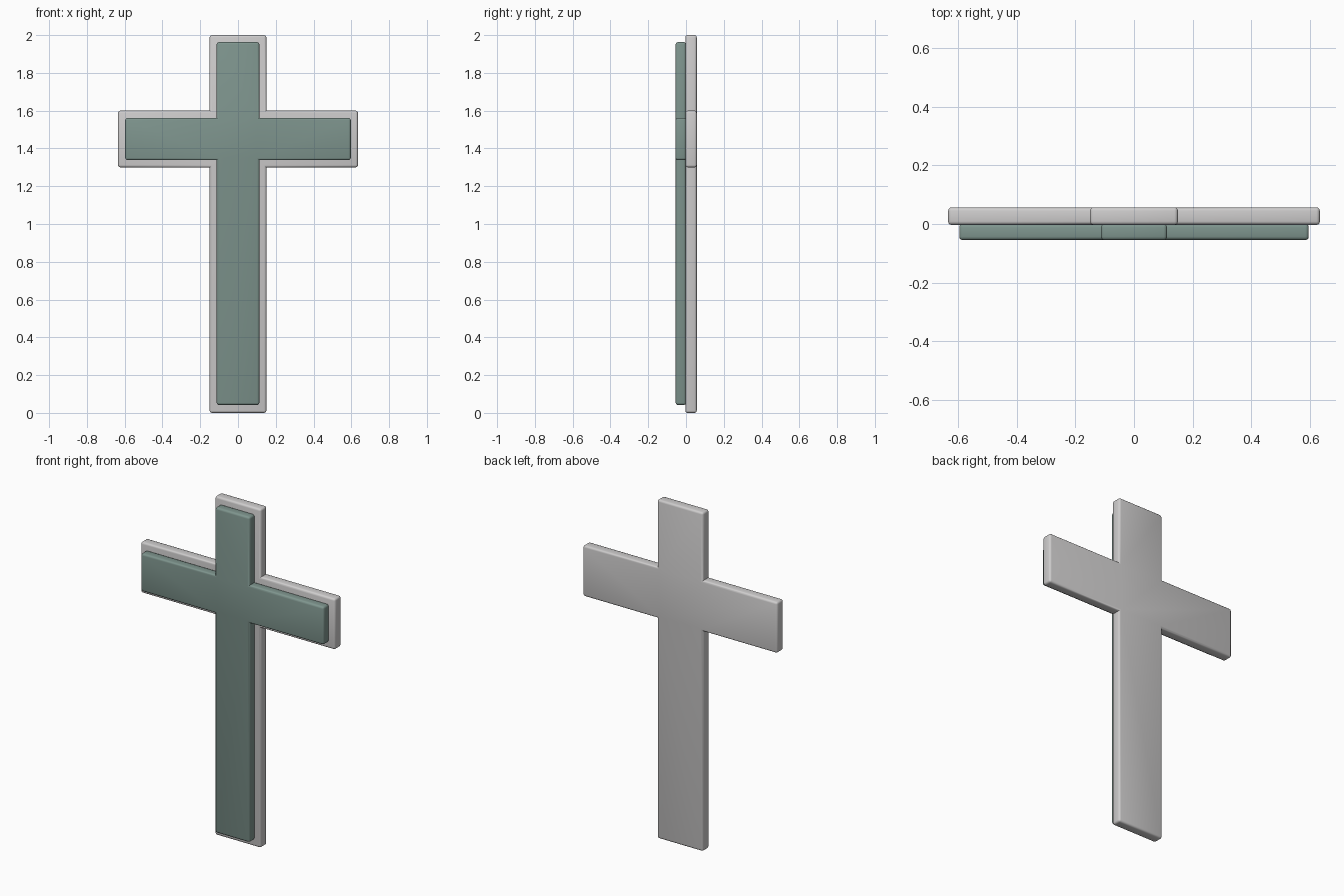
import bpy, bmesh, math

cube = bpy.data.objects.get("Cube")
if cube:
    bpy.data.objects.remove(cube, do_unlink=True)


def make_material(name, color):
    mat = bpy.data.materials.new(name)
    mat.use_nodes = True
    mat.diffuse_color = color
    mat.node_tree.nodes["Principled BSDF"].inputs["Base Color"].default_value = color
    return mat


def make_cross(name, mat, stem, arm, bottom, top, arm_low, arm_high, front, back):
    # Right half of the outline, mirrored to close the loop
    half = [(stem, bottom), (stem, arm_low), (arm, arm_low),
            (arm, arm_high), (stem, arm_high), (stem, top)]
    outline = half + [(-x, z) for x, z in reversed(half)]
    bm = bmesh.new()
    face = bm.faces.new([bm.verts.new((x, front, z)) for x, z in outline])
    solid = bmesh.ops.extrude_face_region(bm, geom=[face], use_keep_orig=True)
    moved = [v for v in solid["geom"] if isinstance(v, bmesh.types.BMVert)]
    bmesh.ops.translate(bm, verts=moved, vec=(0, back - front, 0))
    bmesh.ops.recalc_face_normals(bm, faces=bm.faces)
    # Softened edges; the inner corners of the cross stay crisp
    edges = [e for e in bm.edges if e.is_convex]
    bmesh.ops.bevel(bm, geom=edges, offset=0.012, segments=3, profile=0.5,
                    affect='EDGES', clamp_overlap=True)
    mesh = bpy.data.meshes.new(name)
    bm.to_mesh(mesh)
    bm.free()
    mesh.materials.append(mat)
    obj = bpy.data.objects.new(name, mesh)
    bpy.context.collection.objects.link(obj)
    bpy.ops.object.select_all(action='DESELECT')
    obj.select_set(True)
    bpy.context.view_layer.objects.active = obj
    bpy.ops.object.shade_smooth_by_angle(angle=math.radians(35))


grey = make_material("light grey", (0.62, 0.61, 0.61, 1))
green = make_material("sage green", (0.21, 0.30, 0.27, 1))

# Wide backing cross and the narrower cross laid on its front
make_cross("backing_cross", grey, 0.15, 0.635, 0, 2, 1.3, 1.6, -0.003, 0.057)
make_cross("front_cross", green, 0.113, 0.597, 0.042, 1.963, 1.338, 1.562, -0.055, 0.0)
